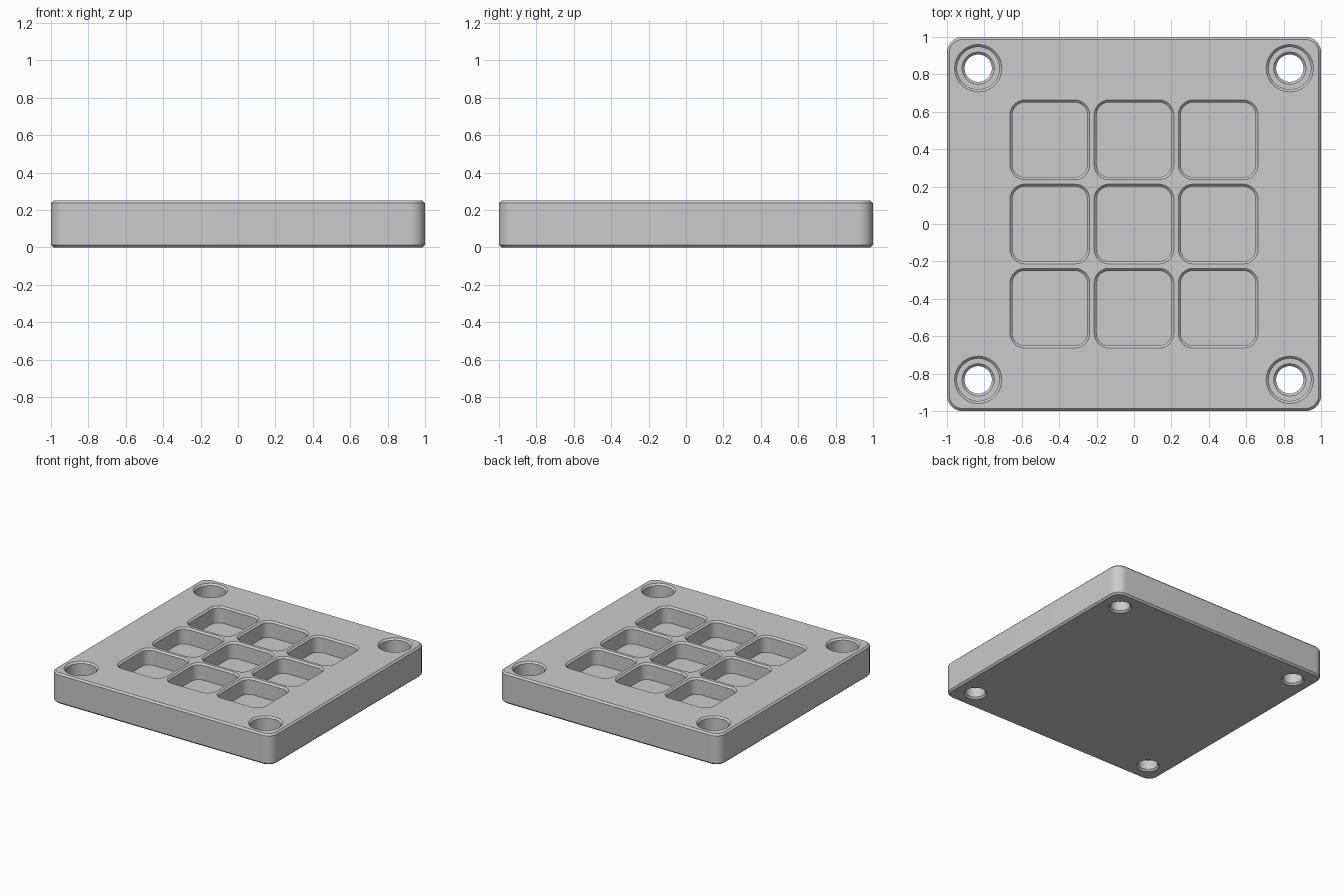
import bpy, bmesh, math

cube = bpy.data.objects.get("Cube")
if cube:
    bpy.data.objects.remove(cube, do_unlink=True)

HEIGHT = 0.25
CHAMFER = 0.0133
POCKET_DEPTH = 0.133
BORE_DEPTH = 0.147
HOLE_POS = 0.833
PITCH = 0.45

metal = bpy.data.materials.new("plain grey")
grey = (0.6, 0.6, 0.6, 1)
metal.diffuse_color = grey
metal.use_nodes = True
metal.node_tree.nodes["Principled BSDF"].inputs["Base Color"].default_value = grey


def outline(half, radius, steps):
    """Rounded square; a circle when half equals radius."""
    points = []
    for corner in range(4):
        base = corner * math.pi / 2
        sx = 1 if corner in (0, 3) else -1
        sy = 1 if corner < 2 else -1
        last = steps if half == radius else steps + 1
        for i in range(last):
            a = base + i * math.pi / 2 / steps
            points.append((sx * (half - radius) + radius * math.cos(a),
                           sy * (half - radius) + radius * math.sin(a)))
    return points


def loft(bm, center, rings, steps):
    """Closed solid through rings of (half size, corner radius, height)."""
    loops = [[bm.verts.new((center[0] + x, center[1] + y, z))
              for x, y in outline(half, radius, steps)]
             for half, radius, z in rings]
    n = len(loops[0])
    for low, high in zip(loops, loops[1:]):
        for i in range(n):
            j = (i + 1) % n
            bm.faces.new((low[i], low[j], high[j], high[i]))
    bm.faces.new(loops[0][::-1])
    bm.faces.new(loops[-1])


def finish(name, bm):
    mesh = bpy.data.meshes.new(name)
    bm.to_mesh(mesh)
    bm.free()
    obj = bpy.data.objects.new(name, mesh)
    bpy.context.collection.objects.link(obj)
    mesh.materials.append(metal)
    return obj


# Plate with rounded corners and chamfered rims
bm = bmesh.new()
R = 0.083
c = CHAMFER
loft(bm, (0, 0), [(1 - c, R - c, 0), (1, R, c),
                  (1, R, HEIGHT - c), (1 - c, R - c, HEIGHT)], 10)
plate = finish("plate", bm)

# Nine chamfered pockets
bm = bmesh.new()
half, radius = 0.2, 0.067
above = HEIGHT + 0.05
for ix in (-1, 0, 1):
    for iy in (-1, 0, 1):
        loft(bm, (ix * PITCH, iy * PITCH),
             [(half, radius, HEIGHT - POCKET_DEPTH), (half, radius, HEIGHT - c),
              (half + c, radius + c, HEIGHT), (half + c, radius + c, above)], 8)

# Four counterbored screw holes
hole, bore = 0.073, 0.113
floor = HEIGHT - BORE_DEPTH
profile = [(hole + c, -0.05), (hole + c, 0), (hole, c), (hole, floor - c),
           (hole + c, floor), (bore, floor), (bore, HEIGHT - c),
           (bore + c, HEIGHT), (bore + c, above)]
for sx in (-1, 1):
    for sy in (-1, 1):
        loft(bm, (sx * HOLE_POS, sy * HOLE_POS), [(r, r, z) for r, z in profile], 12)
cutter = finish("recess_cutter", bm)
cutter.hide_render = True

# Cut the recesses and smooth the rounded walls
cut = plate.modifiers.new("recesses", "BOOLEAN")
cut.operation = "DIFFERENCE"
cut.solver = "EXACT"
cut.object = cutter
bpy.context.view_layer.objects.active = plate
plate.select_set(True)
bpy.ops.object.modifier_apply(modifier=cut.name)
bpy.data.objects.remove(cutter, do_unlink=True)
bpy.ops.object.shade_smooth_by_angle(angle=math.radians(30))
